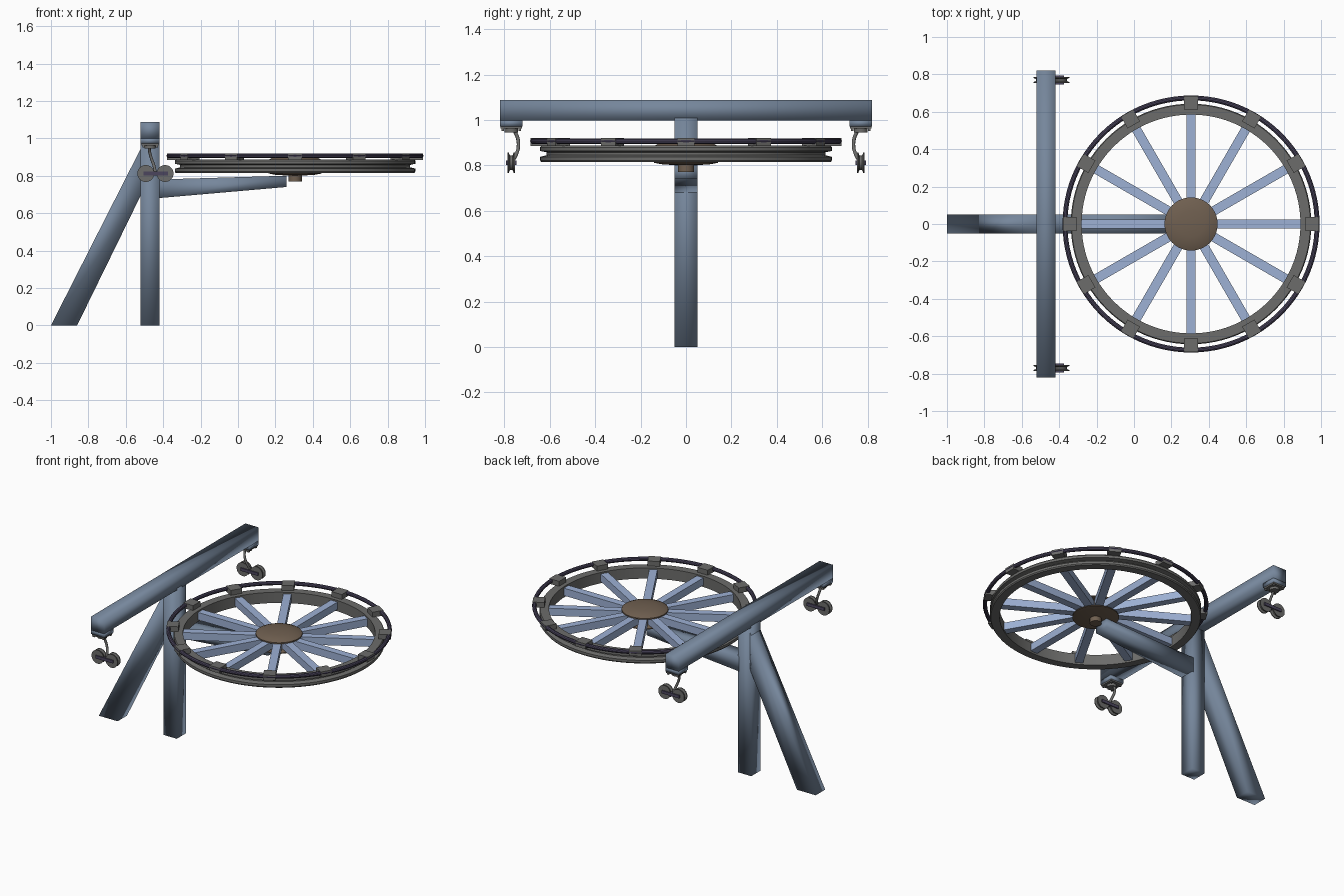
import bpy, bmesh, math
from mathutils import Matrix, Vector

if "Cube" in bpy.data.objects:
    bpy.data.objects.remove(bpy.data.objects["Cube"])

def material(name, rgb):
    m = bpy.data.materials.new(name)
    m.diffuse_color = (*rgb, 1)
    m.use_nodes = True
    m.node_tree.nodes["Principled BSDF"].inputs["Base Color"].default_value = m.diffuse_color
    return m

STEEL = material("blue_steel", (0.18, 0.24, 0.33))
SPOKE = material("pale_blue", (0.34, 0.44, 0.66))
BRONZE = material("bronze", (0.16, 0.115, 0.08))
GREY = material("dark_grey", (0.15, 0.15, 0.145))
CABLE = material("cable_violet", (0.07, 0.06, 0.11))
WX = 0.305  # wheel axis

def finish(name, bm, mat, angle=35):
    bmesh.ops.recalc_face_normals(bm, faces=bm.faces)
    me = bpy.data.meshes.new(name)
    bm.to_mesh(me)
    bm.free()
    me.materials.append(mat)
    ob = bpy.data.objects.new(name, me)
    bpy.context.collection.objects.link(ob)
    bpy.ops.object.select_all(action='DESELECT')
    bpy.context.view_layer.objects.active = ob
    ob.select_set(True)
    if angle is None:
        bpy.ops.object.shade_smooth()
    else:
        bpy.ops.object.shade_smooth_by_angle(angle=math.radians(angle))
    return ob

def add_box(bm, lo, hi, matrix=Matrix()):
    lo, hi = Vector(lo), Vector(hi)
    bmesh.ops.create_cube(bm, size=1, matrix=matrix @ Matrix.Translation((lo + hi) / 2)
                          @ Matrix.Diagonal((*(hi - lo), 1)))

def box(name, lo, hi, mat, angle=35):
    bm = bmesh.new()
    add_box(bm, lo, hi)
    return finish(name, bm, mat, angle)

def side_prism(name, outline, half, mat):
    """Extrude an x-z outline symmetrically along y."""
    bm = bmesh.new()
    a = [bm.verts.new((x, -half, z)) for x, z in outline]
    b = [bm.verts.new((x, half, z)) for x, z in outline]
    bm.faces.new(a)
    bm.faces.new(b[::-1])
    n = len(a)
    for i in range(n):
        bm.faces.new((a[i], a[(i + 1) % n], b[(i + 1) % n], b[i]))
    return finish(name, bm, mat, None)

def lathe(name, profile, mat, matrix, seg=64, closed=False):
    """Revolve an (r, z) profile about local z."""
    bm = bmesh.new()
    vs = [bm.verts.new((r, 0, z)) for r, z in profile]
    pairs = list(zip(vs, vs[1:])) + ([(vs[-1], vs[0])] if closed else [])
    edges = [bm.edges.new(p) for p in pairs]
    bmesh.ops.spin(bm, geom=vs + edges, cent=(0, 0, 0), axis=(0, 0, 1),
                   angle=math.tau, steps=seg)
    bmesh.ops.remove_doubles(bm, verts=bm.verts, dist=1e-5)
    bm.transform(matrix)
    return finish(name, bm, mat)

# frame
box("post", (-0.52, -0.05, 0), (-0.42, 0.05, 1.01), STEEL, None)
box("crossbeam", (-0.52, -0.82, 0.998), (-0.42, 0.82, 1.088), STEEL, None)
side_prism("rear_brace", [(-1, 0), (-0.86, 0), (-0.51, 0.715), (-0.51, 0.965)], 0.05, STEEL)
side_prism("wheel_arm", [(-0.43, 0.68), (0.26, 0.74), (0.26, 0.80), (-0.43, 0.78)], 0.05, STEEL)

# wheel rim, with a cable groove
W = Matrix.Translation((WX, 0, 0))
lathe("rim", [(0.585, 0.815), (0.638, 0.815), (0.643, 0.822), (0.643, 0.838), (0.615, 0.845),
              (0.615, 0.858), (0.643, 0.864), (0.643, 0.88), (0.638, 0.887), (0.585, 0.887)],
      GREY, W, 96, True)

# guard ring above the rim
ring = [(0.674 + 0.013 * math.cos(i * math.tau / 10), 0.907 + 0.013 * math.sin(i * math.tau / 10))
        for i in range(10)]
lathe("guard_ring", ring, CABLE, W, 96, True)

# hub: two shallow domes on a core, and the axle below
lathe("hub", [(0, 0.91), (0.07, 0.905), (0.115, 0.898), (0.142, 0.886), (0.142, 0.878),
              (0.1, 0.872), (0.1, 0.825), (0.142, 0.818), (0.142, 0.812), (0.1, 0.804), (0, 0.8)],
      BRONZE, W)
lathe("axle", [(0, 0.77), (0.036, 0.77), (0.036, 0.81), (0, 0.81)], BRONZE, W, 24)

# spokes and ring clips
spokes, clips = bmesh.new(), bmesh.new()
for i in range(12):
    M = W @ Matrix.Rotation(i * math.tau / 12, 4, 'Z')
    add_box(spokes, (0.08, -0.025, 0.827), (0.6, 0.025, 0.877), M)
    add_box(clips, (0.612, -0.038, 0.885), (0.685, 0.038, 0.92), M)
finish("spokes", spokes, SPOKE)
finish("ring_clips", clips, GREY)

# hanging guide pulleys at both beam ends
PX, PZ = -0.44, 0.812
for s, side in ((-1, "front"), (1, "back")):
    y = 0.77 * s
    box(side + "_beam_end", (-0.52, y - 0.05, 0.972), (-0.42, y + 0.05, 1.0), STEEL, None)
    box(side + "_mount_plate", (-0.515, y - 0.047, 0.962), (-0.425, y + 0.047, 0.974), GREY)
    lathe(side + "_swivel", [(0, 0.945), (0.03, 0.945), (0.03, 0.965), (0, 0.965)], GREY,
          Matrix.Translation((-0.47, y, 0)), 20)
    bolts = bmesh.new()
    for dx in (-0.035, 0.035):
        for dy in (-0.037, 0.037):
            add_box(bolts, (-0.47 + dx - 0.006, y + dy - 0.006, 0.952),
                    (-0.47 + dx + 0.006, y + dy + 0.006, 0.964))
    finish(side + "_bolts", bolts, GREY)

    # curved hanger
    cu = bpy.data.curves.new(side + "_hanger", 'CURVE')
    cu.dimensions = '3D'
    cu.bevel_depth = 0.008
    cu.bevel_resolution = 2
    cu.use_fill_caps = True
    pts = [(-0.475, 0.757, 0.955), (-0.472, 0.743, 0.925), (-0.462, 0.738, 0.89),
           (-0.45, 0.745, 0.855), (PX, 0.768, PZ)]
    sp = cu.splines.new('BEZIER')
    sp.bezier_points.add(len(pts) - 1)
    for p, (px, py, pz) in zip(sp.bezier_points, pts):
        p.co = (px, py * s, pz)
        p.handle_left_type = p.handle_right_type = 'AUTO'
    cu.materials.append(GREY)
    bpy.context.collection.objects.link(bpy.data.objects.new(side + "_hanger", cu))

    # yoke plates and spool-shaped pulleys
    yoke = bmesh.new()
    for d in (-0.02, 0.02):
        add_box(yoke, (PX - 0.065, y + d - 0.004, PZ - 0.01), (PX + 0.065, y + d + 0.004, PZ + 0.01))
    add_box(yoke, (PX - 0.008, y - 0.02, PZ - 0.009), (PX + 0.008, y + 0.02, PZ + 0.009))
    finish(side + "_yoke", yoke, CABLE)
    for x, tag in ((-0.493, "left"), (-0.39, "right")):
        M = Matrix.Translation((x, y, PZ)) @ Matrix.Rotation(math.pi / 2, 4, 'X')
        lathe(f"{side}_{tag}_pulley",
              [(0, -0.017), (0.045, -0.017), (0.045, -0.011), (0.032, -0.006),
               (0.032, 0.006), (0.045, 0.011), (0.045, 0.017), (0, 0.017)], GREY, M, 32)
